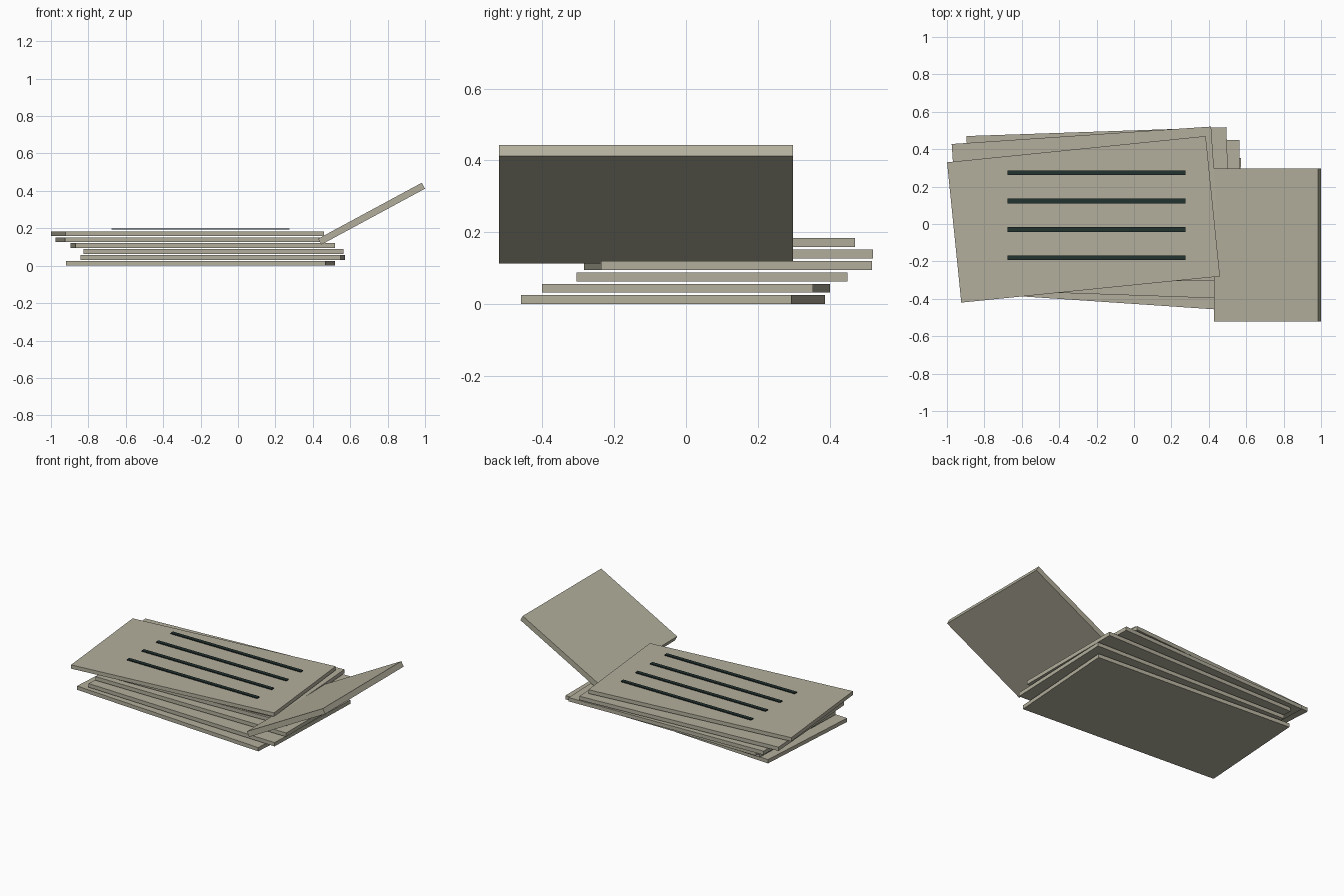
import bpy
from mathutils import Matrix, Euler

if "Cube" in bpy.data.objects:
    bpy.data.objects.remove(bpy.data.objects["Cube"])


def material(name, rgb):
    m = bpy.data.materials.new(name)
    m.diffuse_color = (*rgb, 1.0)
    m.use_nodes = True
    m.node_tree.nodes["Principled BSDF"].inputs["Base Color"].default_value = m.diffuse_color
    return m


paper = material("aged_paper", (0.45, 0.43, 0.335))
ink = material("dark_ink", (0.016, 0.033, 0.030))


def slab(name, size, centre, rotation, mat):
    """Flat rectangular board with its transform baked into the mesh."""
    bpy.ops.mesh.primitive_cube_add(size=1)
    ob = bpy.context.object
    ob.name = name
    ob.data.transform(Matrix.LocRotScale(centre, Euler(rotation), size))
    ob.data.materials.append(mat)
    return ob


# Stack of loosely fanned sheets: centre x, centre y, turn about z
SHEET = (1.39, 0.754, 0.025)
STEP = 0.0317
fan = [(-0.20, -0.036, -0.067), (-0.135, 0.0, -0.034), (-0.13, 0.0725, 0.0),
       (-0.188, 0.117, 0.034), (-0.256, 0.098, 0.067), (-0.27, 0.025, 0.101)]
for i, (x, y, turn) in enumerate(fan):
    slab(f"sheet_{i + 1}", SHEET, (x, y, SHEET[2] / 2 + i * STEP),
         (0, 0, turn), paper)

# Lifted loose page at the right
slab("lifted_page", (0.63, 0.818, 0.036), (0.714, -0.111, 0.278),
     (0, -0.495, 0), paper)

# Ruled dark lines above the top sheet
for i in range(4):
    slab(f"ruled_line_{i + 1}", (0.95, 0.025, 0.006),
         (-0.20, 0.274 - i * 0.1515, 0.197), (0, 0, 0), ink)
